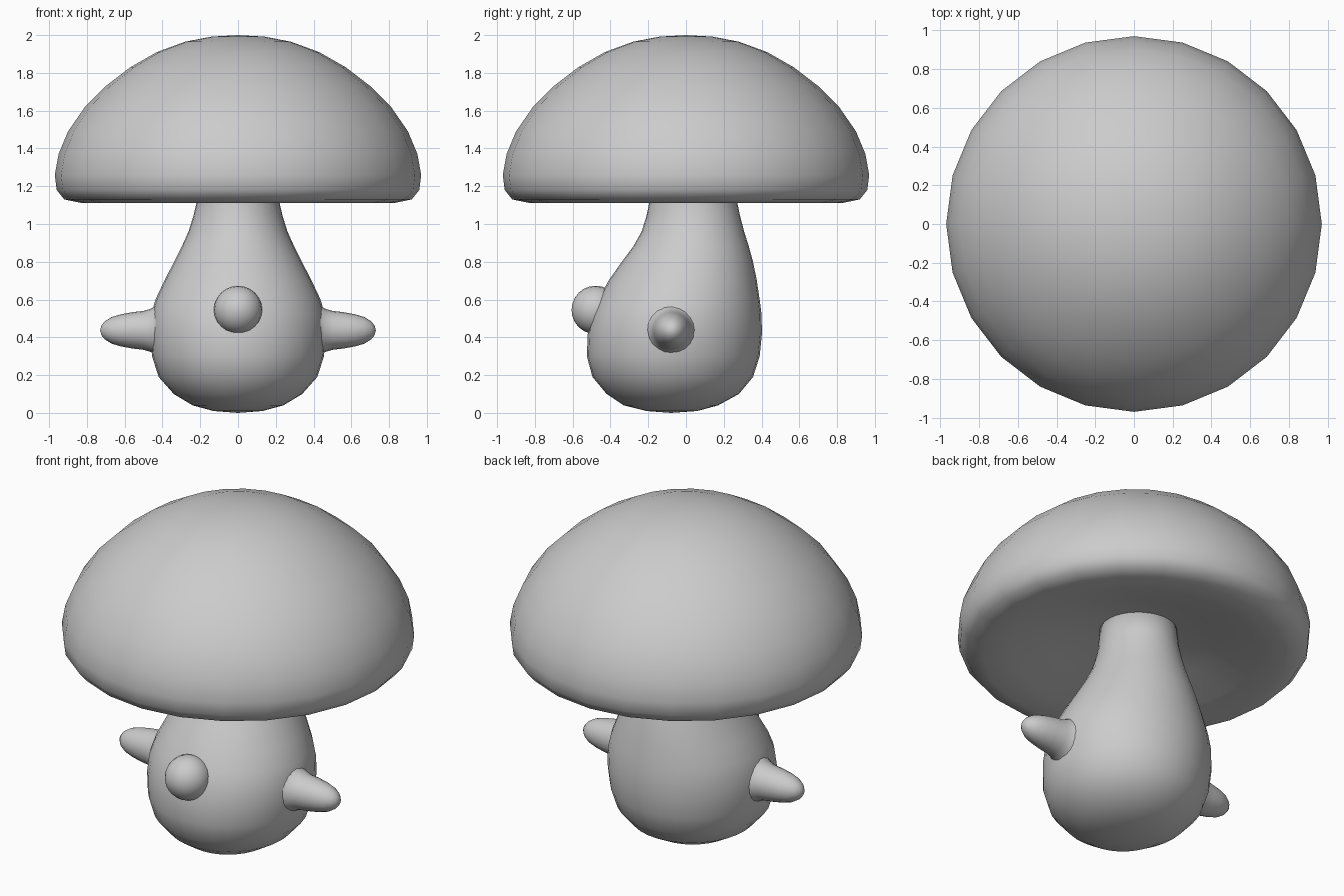
import bpy, bmesh, math
from mathutils import Matrix

if "Cube" in bpy.data.objects:
    bpy.data.objects.remove(bpy.data.objects["Cube"])

grey = bpy.data.materials.new("soft_grey")
grey.diffuse_color = (0.6, 0.6, 0.6, 1)
grey.use_nodes = True
grey.node_tree.nodes["Principled BSDF"].inputs["Base Color"].default_value = grey.diffuse_color


def loft(name, rings, sides, matrix=Matrix(), angle=180):
    """Skin elliptical rings (height, half width x, half depth y, centre y)."""
    bm = bmesh.new()
    loops = []
    for h, rx, ry, cy in rings:
        if rx == 0:
            loops.append([bm.verts.new((0, cy, h))])
            continue
        loops.append([bm.verts.new((rx * math.cos(a), cy + ry * math.sin(a), h))
                      for a in (2 * math.pi * i / sides for i in range(sides))])
    for lo, hi in zip(loops, loops[1:]):
        for i in range(sides):
            j = (i + 1) % sides
            quad = [lo[i % len(lo)], lo[j % len(lo)], hi[j % len(hi)], hi[i % len(hi)]]
            bm.faces.new(list(dict.fromkeys(quad)))
    bm.transform(matrix)
    bmesh.ops.recalc_face_normals(bm, faces=bm.faces)
    mesh = bpy.data.meshes.new(name)
    bm.to_mesh(mesh)
    bm.free()
    mesh.materials.append(grey)
    obj = bpy.data.objects.new(name, mesh)
    bpy.context.collection.objects.link(obj)
    mesh.shade_smooth()
    return obj


# Mushroom cap: dome, rolled rim and hollow underside
cap = [(0, 1.26), (.22, 1.245), (.45, 1.19), (.68, 1.135), (.83, 1.112), (.92, 1.13),
       (.96, 1.18), (.97, 1.26), (.95, 1.37), (.90, 1.49), (.81, 1.62), (.70, 1.73),
       (.57, 1.83), (.43, 1.91), (.28, 1.965), (.14, 1.992), (0, 2.0)]
loft("cap", [(z, r, r, 0) for r, z in cap], 24)

# Pear-shaped body: height, half width, front y, back y
body = [(0, 0, -.08, -.08), (.01, .13, -.21, .06), (.04, .24, -.33, .17), (.10, .34, -.42, .28),
        (.19, .42, -.495, .355), (.30, .455, -.525, .39), (.42, .467, -.52, .402),
        (.52, .46, -.50, .40), (.60, .437, -.465, .39), (.70, .39, -.41, .375),
        (.80, .338, -.34, .355), (.88, .298, -.28, .333), (.96, .262, -.235, .308),
        (1.04, .237, -.21, .287), (1.12, .218, -.193, .27), (1.29, .205, -.18, .25),
        (1.29, 0, .035, .035)]
loft("body", [(z, w, (b - f) / 2, (b + f) / 2) for z, w, f, b in body], 32)

# Stubby arms with flared roots, one on each side: reach, radius
arm = [(.30, .21), (.39, .17), (.43, .135), (.46, .115), (.50, .103), (.56, .096), (.62, .085),
       (.67, .07), (.705, .048), (.723, .026), (.73, 0)]
for side, name in ((1, "right_arm"), (-1, "left_arm")):
    turn = Matrix.Translation((0, -.075, .437)) @ Matrix.Rotation(side * math.pi / 2, 4, 'Y')
    loft(name, [(h, r, r, 0) for h, r in arm], 20, turn)

# Round nose
steps = [math.pi * i / 12 for i in range(13)]
nose = [(-.128 * math.cos(a), .128 * math.sin(a) if 0 < i < 12 else 0) for i, a in enumerate(steps)]
loft("nose", [(h, r, r, 0) for h, r in nose], 24,
     Matrix.Translation((0, -.478, .545)) @ Matrix.Rotation(math.pi / 2, 4, 'X'))
